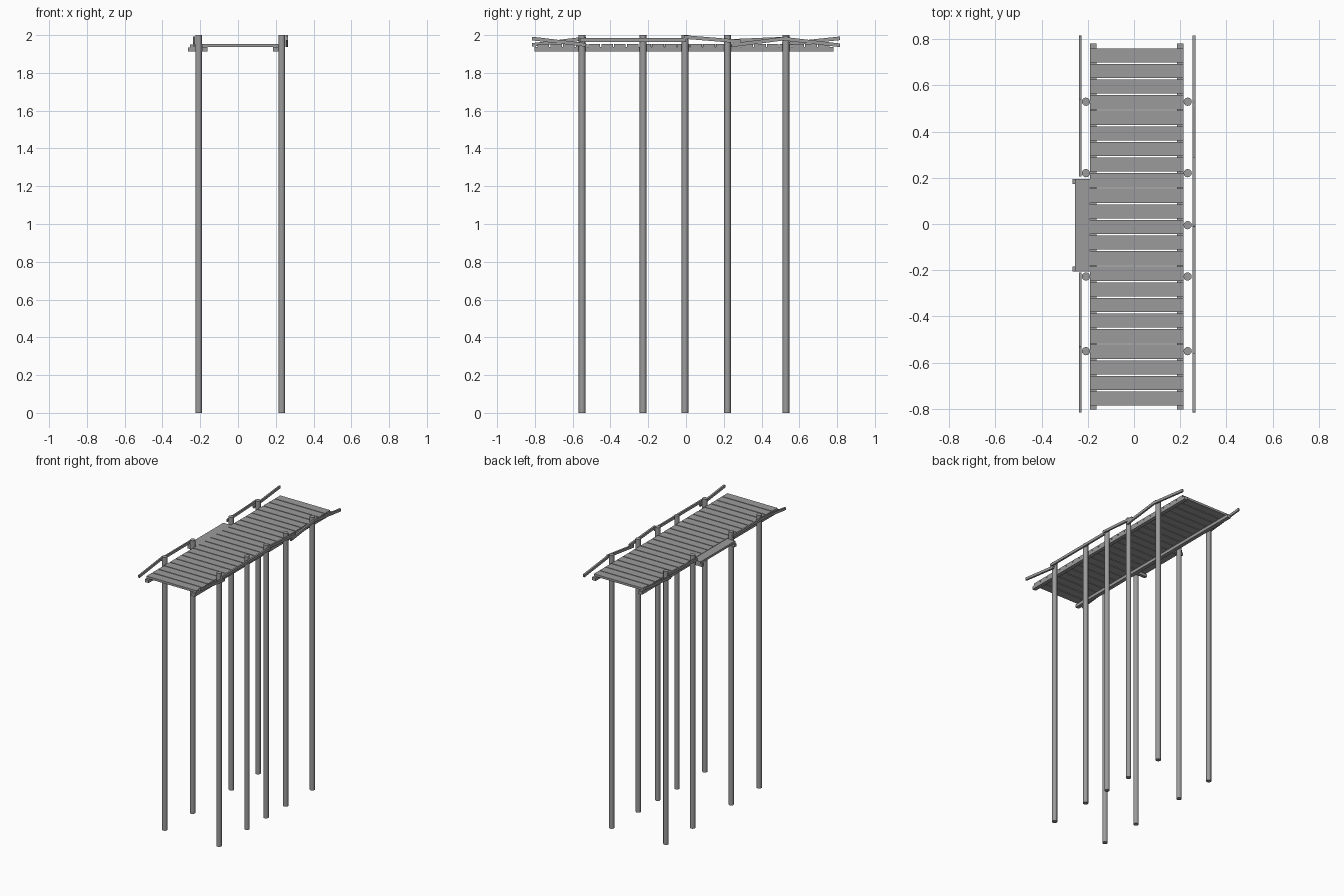
import bpy, math
from mathutils import Vector

cube = bpy.data.objects.get("Cube")
if cube:
    bpy.data.objects.remove(cube, do_unlink=True)

wood = bpy.data.materials.new("weathered_grey")
wood.use_nodes = True
GREY = (0.33, 0.33, 0.33, 1)
wood.diffuse_color = GREY
wood.node_tree.nodes["Principled BSDF"].inputs["Base Color"].default_value = GREY


def finish(name):
    ob = bpy.context.object
    ob.name = name
    ob.data.materials.append(wood)
    return ob


def box(name, low, high):
    """Box between two opposite corners."""
    a, b = Vector(low), Vector(high)
    bpy.ops.mesh.primitive_cube_add(size=1, location=(a + b) / 2)
    ob = finish(name)
    ob.scale = b - a
    return ob


def post(name, x, y):
    bpy.ops.mesh.primitive_cylinder_add(vertices=12, radius=0.018, depth=2, location=(x, y, 1))
    finish(name)
    bpy.ops.object.shade_smooth_by_angle(angle=math.radians(35))


def rail(name, x, width, start, end):
    """Sloping board from (y, z) start to (y, z) end."""
    (y0, z0), (y1, z1) = start, end
    ob = box(name, (x - width / 2, 0, 0), (x + width / 2, math.hypot(y1 - y0, z1 - z0), 0.019))
    ob.location = (x, (y0 + y1) / 2, (z0 + z1) / 2)
    ob.rotation_euler.x = math.atan2(z1 - z0, y1 - y0)


# Support posts, with one extra in the middle of the left side
POST_Y = (-0.55, -0.227, 0.22, 0.529)
for y in POST_Y:
    post("right_post", -0.208, y)
for y in POST_Y + (-0.005,):
    post("left_post", 0.232, y)

# Long beams under the deck
for name, x in (("right_beam", -0.176), ("left_beam", 0.2)):
    box(name, (x - 0.014, -0.803, 1.914), (x + 0.014, 0.78, 1.936))

# Deck planks
COUNT, FRONT, BACK, GAP = 23, -0.786, 0.76, 0.006
pitch = (BACK - FRONT + GAP) / COUNT
for i in range(COUNT):
    y = FRONT + i * pitch
    box("deck_plank", (-0.19, y, 1.936), (0.214, y + pitch - GAP, 1.952))

# Side step on two brackets
box("side_step", (-0.255, -0.206, 1.934), (-0.191, 0.194, 1.95))
for y in (-0.206, 0.172):
    box("step_bracket", (-0.266, y, 1.914), (-0.165, y + 0.022, 1.934))

# Crooked handrails
RIGHT = (((-0.815, 1.948), (-0.53, 1.983)), ((-0.56, 1.976), (-0.21, 1.976)),
         ((0.205, 1.968), (0.54, 1.982)), ((0.51, 1.951), (0.815, 1.983)))
LEFT = (((-0.815, 1.982), (-0.53, 1.948)), ((-0.56, 1.974), (0.0, 1.974)),
        ((-0.01, 1.99), (0.288, 1.966)), ((0.24, 1.946), (0.54, 1.984)),
        ((0.51, 1.982), (0.815, 1.946)))
for i, (a, b) in enumerate(RIGHT):
    rail("right_rail", -0.2325, 0.011, a, b)
for i, (a, b) in enumerate(LEFT):
    rail("left_rail", 0.2585, 0.013, a, b)
